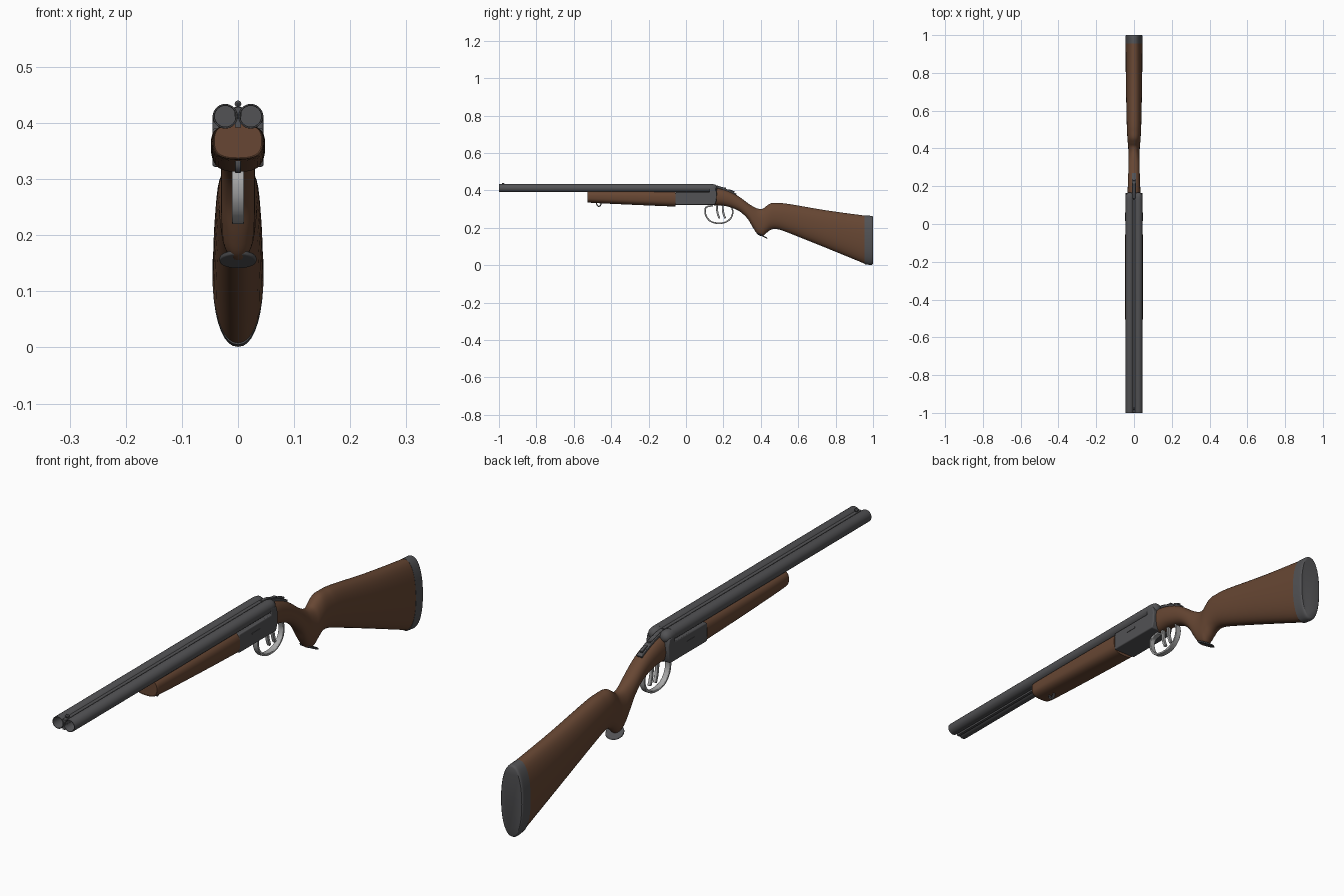
import bpy, bmesh, math
from mathutils import Vector

if "Cube" in bpy.data.objects:
    bpy.data.objects.remove(bpy.data.objects["Cube"], do_unlink=True)


def material(name, r, g, b):
    m = bpy.data.materials.new(name)
    m.use_nodes = True
    m.diffuse_color = (r, g, b, 1)
    m.node_tree.nodes["Principled BSDF"].inputs["Base Color"].default_value = (r, g, b, 1)
    return m


WOOD = material("walnut brown", 0.135, 0.062, 0.033)
STEEL = material("blued steel", 0.085, 0.085, 0.09)
SILVER = material("bright steel", 0.4, 0.4, 0.4)


def finish(name, bm, mat, bevel=0, angle=35):
    bmesh.ops.recalc_face_normals(bm, faces=bm.faces)
    me = bpy.data.meshes.new(name)
    bm.to_mesh(me)
    bm.free()
    me.materials.append(mat)
    ob = bpy.data.objects.new(name, me)
    bpy.context.collection.objects.link(ob)
    if bevel:
        mod = ob.modifiers.new("soft edges", "BEVEL")
        mod.width, mod.segments, mod.limit_method = bevel, 3, "ANGLE"
        mod.angle_limit = math.radians(40)
    bpy.ops.object.select_all(action="DESELECT")
    ob.select_set(True)
    bpy.context.view_layer.objects.active = ob
    bpy.ops.object.shade_smooth_by_angle(angle=math.radians(angle))
    return ob


def curve_points(pts, steps):
    """Smooth path through points of any dimension."""
    out = []
    for i in range(len(pts) - 1):
        a, b, c, d = (pts[max(0, min(len(pts) - 1, i + k))] for k in (-1, 0, 1, 2))
        for s in range(steps):
            t = s / steps
            out.append([q + t * (r - p) / 2 + t * t * (p - 2.5 * q + 2 * r - s2 / 2)
                        + t ** 3 * (1.5 * (q - r) + (s2 - p) / 2)
                        for p, q, r, s2 in zip(a, b, c, d)])
    return out + [list(pts[-1])]


def skin(bm, rings, cap=True):
    n = len(rings[0])
    for a, b in zip(rings, rings[1:]):
        for i in range(n):
            bm.faces.new((a[i], a[(i + 1) % n], b[(i + 1) % n], b[i]))
    if cap:
        bm.faces.new(rings[0])
        bm.faces.new(rings[-1])


def loft(name, sections, mat, power=2.2, steps=4, sides=36, bevel=0):
    """Sections are (y, top, bottom, half width)."""
    bm = bmesh.new()
    rings = []
    for y, top, bot, w in curve_points(sections, steps):
        ring = []
        for i in range(sides):
            t = 2 * math.pi * i / sides
            c, s = math.cos(t), math.sin(t)
            x = math.copysign(abs(c) ** (2 / power), c) * w
            z = (top + bot) / 2 + math.copysign(abs(s) ** (2 / power), s) * (top - bot) / 2
            ring.append(bm.verts.new((x, y, z)))
        rings.append(ring)
    skin(bm, rings)
    return finish(name, bm, mat, bevel)


def plate(name, outline, width, mat, bevel=0, x=0):
    """Side outline of (y, z) points, extruded across x."""
    bm = bmesh.new()
    rings = [[bm.verts.new((x + sx * width, y, z)) for y, z in outline] for sx in (-1, 1)]
    skin(bm, rings)
    return finish(name, bm, mat, bevel)


def strap(name, path, width, thick, mat, steps=6, closed_ends=True, bevel=0.002):
    """Flat band following a side path."""
    pts = [Vector(p) for p in curve_points(path, steps)]
    bm = bmesh.new()
    rings = []
    for i, p in enumerate(pts):
        d = (pts[min(i + 1, len(pts) - 1)] - pts[max(i - 1, 0)]).normalized()
        n = Vector((-d.y, d.x)) * thick
        rings.append([bm.verts.new((sx * width, p.x + sn * n.x, p.y + sn * n.y))
                      for sx, sn in ((-1, -1), (1, -1), (1, 1), (-1, 1))])
    skin(bm, rings)
    return finish(name, bm, mat, bevel)


def turned(name, profile, mat, x, z, sides=36):
    """Revolve (y, radius) points about a lengthwise axis."""
    bm = bmesh.new()
    rings = [[bm.verts.new((x + r * math.cos(2 * math.pi * i / sides), y,
                            z + r * math.sin(2 * math.pi * i / sides)))
              for i in range(sides)] for y, r in profile]
    skin(bm, rings)
    return finish(name, bm, mat)


def box(y0, y1, z0, z1):
    return [(y0, z0), (y1, z0), (y1, z1), (y0, z1)]


# Barrels with open bores, rounded breech fences and ribs
for side, x in (("left", 0.0228), ("right", -0.0228)):
    turned(side + "_barrel", [(-0.8, 0.0185), (-0.998, 0.0185), (-1, 0.0195),
                              (-1, 0.0215), (-0.998, 0.022), (0.13, 0.022)], STEEL, x, 0.412)
    turned(side + "_breech_fence", [(0.125, 0.0225), (0.142, 0.0225), (0.155, 0.02),
                                    (0.163, 0.014), (0.167, 0.005)], STEEL, x, 0.411)
plate("top_rib", box(-0.998, 0.13, 0.412, 0.428), 0.0065, STEEL)
plate("bottom_rib", box(-0.998, 0.1, 0.392, 0.41), 0.005, STEEL)
turned("front_bead", [(-0.985, 0.002), (-0.982, 0.006), (-0.974, 0.006), (-0.971, 0.002)],
       STEEL, 0, 0.434, 16)

# Receiver with raised breech
plate("receiver", [(-0.057, 0.322), (0.155, 0.322), (0.163, 0.345), (0.165, 0.385),
                   (0.158, 0.41), (0.126, 0.415), (0.126, 0.39), (-0.057, 0.39)],
      0.0455, STEEL, 0.004)
for x in (-0.0458, 0.0458):
    plate("side_plate", box(0.015, 0.06, 0.362, 0.367), 0.0012, STEEL, x=x)

# Top lever and tang
strap("tang", [(0.15, 0.419), (0.19, 0.411), (0.23, 0.396), (0.268, 0.377)], 0.011, 0.005, STEEL)
strap("top_lever", [(0.135, 0.424), (0.165, 0.421), (0.195, 0.412), (0.215, 0.41)],
      0.007, 0.005, STEEL)
strap("safety_catch", [(0.228, 0.402), (0.243, 0.397), (0.258, 0.391)], 0.006, 0.004, STEEL)

# Fore-end
loft("fore_end", [(-0.525, 0.398, 0.338, 0.042), (-0.515, 0.398, 0.334, 0.046),
                  (-0.4, 0.398, 0.328, 0.048), (-0.2, 0.398, 0.319, 0.0485),
                  (-0.056, 0.398, 0.313, 0.0475)], WOOD, power=2.8)
strap("sling_loop", [(-0.478, 0.335), (-0.476, 0.322), (-0.466, 0.314),
                     (-0.456, 0.322), (-0.454, 0.335)], 0.005, 0.003, STEEL)

# Stock with pistol grip and butt pad
loft("stock", [(0.15, 0.415, 0.32, 0.034), (0.2, 0.405, 0.318, 0.033),
               (0.25, 0.386, 0.305, 0.031), (0.29, 0.362, 0.285, 0.03),
               (0.33, 0.332, 0.247, 0.03), (0.36, 0.313, 0.197, 0.03),
               (0.385, 0.302, 0.163, 0.03), (0.41, 0.302, 0.156, 0.031),
               (0.43, 0.316, 0.172, 0.033), (0.455, 0.331, 0.19, 0.035),
               (0.49, 0.332, 0.192, 0.037), (0.55, 0.327, 0.172, 0.039),
               (0.75, 0.293, 0.092, 0.043), (0.955, 0.265, 0.008, 0.045)], WOOD, steps=5)
loft("butt_pad", [(0.955, 0.266, 0.005, 0.0455), (0.985, 0.264, 0.001, 0.0455),
                  (0.996, 0.262, 0.003, 0.0445), (1.0, 0.257, 0.008, 0.041)], STEEL, steps=3)

# Oval grip cap, tilted to the grip base
bm = bmesh.new()
bmesh.ops.create_cone(bm, cap_ends=True, segments=32, radius1=0.033, radius2=0.033, depth=0.008)
for v in bm.verts:
    v.co = (v.co.x, 0.408 + v.co.y * 0.8 - v.co.z * 0.3, 0.157 - v.co.y * 0.38 + v.co.z)
finish("grip_cap", bm, STEEL, 0.002)

# Trigger guard and twin triggers
strap("trigger_guard", [(0.145, 0.318), (0.112, 0.312), (0.102, 0.295), (0.108, 0.262),
                        (0.132, 0.234), (0.172, 0.224), (0.212, 0.23), (0.24, 0.252),
                        (0.25, 0.282), (0.245, 0.31)], 0.0105, 0.004, SILVER)
for name, y in (("front_trigger", 0.165), ("rear_trigger", 0.196)):
    strap(name, [(y, 0.325), (y + 0.001, 0.295), (y + 0.006, 0.27), (y + 0.014, 0.25)],
          0.006, 0.005, SILVER)
